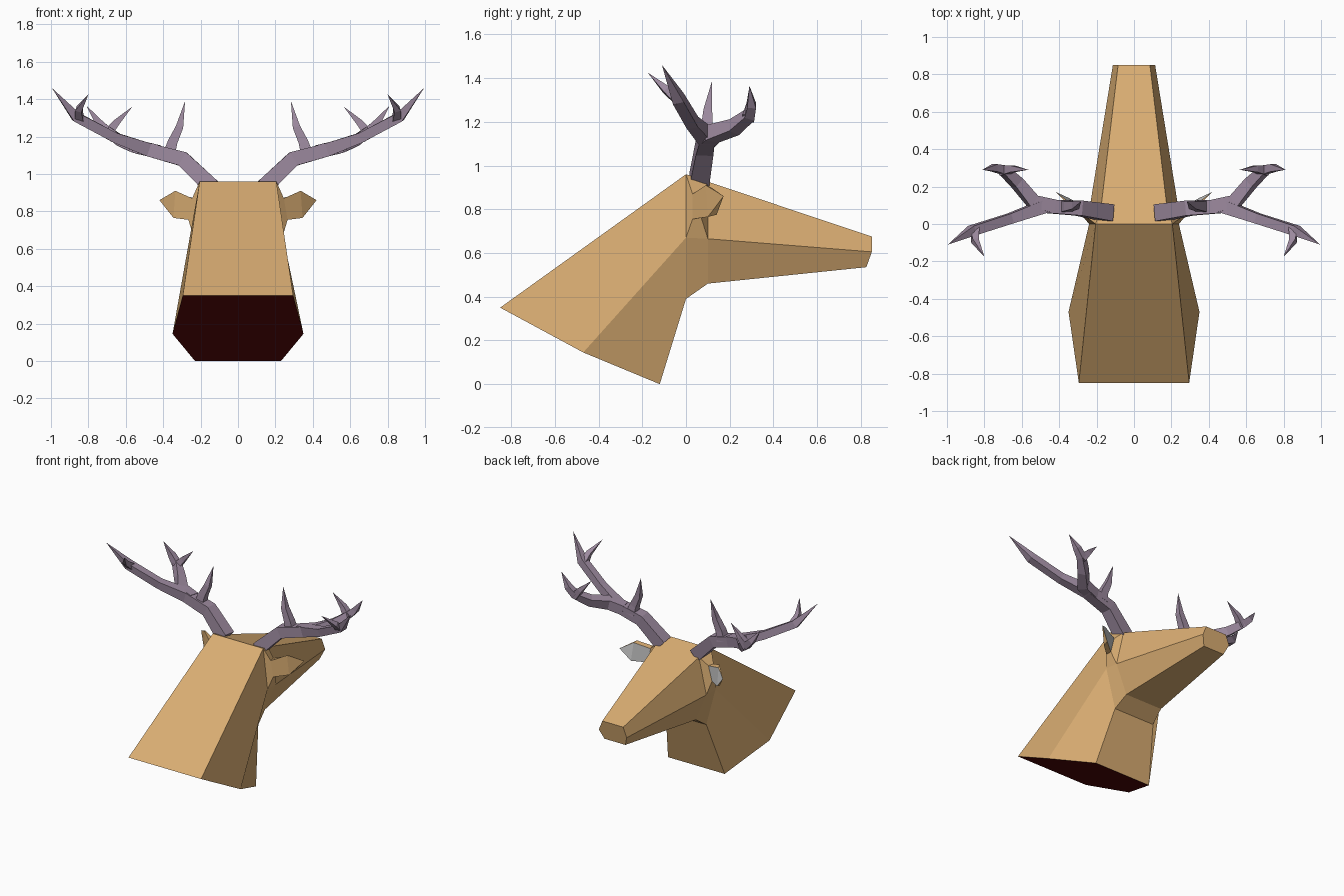
import bpy, bmesh
from mathutils import Vector

if "Cube" in bpy.data.objects:
    bpy.data.objects.remove(bpy.data.objects["Cube"])


def material(name, rgb):
    m = bpy.data.materials.new(name)
    m.diffuse_color = (*rgb, 1)
    m.use_nodes = True
    m.node_tree.nodes["Principled BSDF"].inputs["Base Color"].default_value = m.diffuse_color
    return m


FUR = material("fur", (0.70, 0.42, 0.17))
CUT = material("cut", (0.11, 0.003, 0.003))
ANTLER = material("antler", (0.33, 0.25, 0.34))


def finish(name, bm, mats, mirror=False):
    bmesh.ops.recalc_face_normals(bm, faces=bm.faces[:])
    me = bpy.data.meshes.new(name)
    bm.to_mesh(me)
    bm.free()
    for m in mats:
        me.materials.append(m)
    ob = bpy.data.objects.new(name, me)
    bpy.context.collection.objects.link(ob)
    if mirror:
        mod = ob.modifiers.new("mirror", 'MIRROR')
        mod.use_mirror_merge = False
    return ob


def loft(bm, rings):
    """Bridge rings of points; returns vertex rings and the rows of side faces."""
    vs = [[bm.verts.new(p) for p in r] for r in rings]
    rows = []
    for a, b in zip(vs, vs[1:]):
        n = len(a)
        row = []
        for i in range(n):
            j = (i + 1) % n
            if len(b) == 1:
                row.append(bm.faces.new((a[i], a[j], b[0])))
            else:
                row.append(bm.faces.new((a[i], a[j], b[j], b[i])))
        rows.append(row)
    return vs, rows


# Neck, skull and muzzle: half sections (top, cheek, throat) mirrored to rings
sections = [
    [(0.295, -0.85, 0.35), (0.35, -0.47, 0.145), (0.23, -0.12, 0.0)],
    [(0.205, 0.0, 0.96), (0.24, 0.0, 0.67), (0.165, 0.0, 0.39)],
    [(0.175, 0.1, 0.926), (0.235, 0.1, 0.665), (0.15, 0.1, 0.46)],
    [(0.085, 0.85, 0.675), (0.113, 0.85, 0.605), (0.085, 0.825, 0.535)],
]
bm = bmesh.new()
rings = [s + [(-x, y, z) for x, y, z in reversed(s)] for s in sections]
vs, _ = loft(bm, rings)
bm.faces.new(vs[0]).material_index = 1
bm.faces.new(vs[-1])
finish("head_and_neck", bm, [FUR, CUT])

# Ears: grow from the side of the skull, narrow to a stalk, widen, end in a tip
# Ring order: back top, front top, front bottom, back bottom
ear = [
    [(0.205, 0.0, 0.96), (0.175, 0.1, 0.926), (0.235, 0.1, 0.665), (0.24, 0.0, 0.67)],
    [(0.245, 0.03, 0.87), (0.235, 0.075, 0.87), (0.26, 0.07, 0.76), (0.265, 0.03, 0.755)],
    [(0.335, 0.09, 0.91), (0.345, 0.115, 0.90), (0.35, 0.14, 0.775), (0.345, 0.10, 0.765)],
    [(0.42, 0.172, 0.86)],
]
bm = bmesh.new()
_, rows = loft(bm, ear)
for row in rows[1:]:
    row[1].material_index = 1      # bare grey inner side
finish("ears", bm, [FUR, None], mirror=True)


# Antlers: square tapered branches
def branch(bm, path):
    """path: (x, y, z, half width); a half width of 0 makes a point."""
    pts = [Vector(p[:3]) for p in path]
    rings = []
    for i, p in enumerate(pts):
        w = path[i][3]
        if w == 0:
            rings.append([p])
            continue
        t = Vector()
        if i > 0:
            t += (p - pts[i - 1]).normalized()
        if i < len(pts) - 1:
            t += (pts[i + 1] - p).normalized()
        t.normalize()
        up = t.cross(Vector((0, 1, 0))).normalized()
        side = up.cross(t)
        rings.append([p + w * (a * side + b * up)
                      for a, b in ((1, 1), (-1, 1), (-1, -1), (1, -1))])
    vs, _ = loft(bm, rings)
    bm.faces.new(vs[0])
    if len(vs[-1]) > 1:
        bm.faces.new(vs[-1])


branches = [
    # stem and front beam
    [(0.14, 0.06, 0.93, 0.045), (0.295, 0.085, 1.08, 0.04), (0.48, 0.095, 1.13, 0.036),
     (0.66, 0.03, 1.195, 0.027), (0.865, -0.035, 1.305, 0.026), (0.995, -0.11, 1.46, 0)],
    # front beam prong
    [(0.85, -0.03, 1.295, 0.024), (0.85, -0.09, 1.345, 0.017), (0.80, -0.175, 1.425, 0)],
    # rear beam
    [(0.43, 0.095, 1.12, 0.036), (0.54, 0.12, 1.145, 0.036), (0.625, 0.22, 1.175, 0.03),
     (0.70, 0.29, 1.23, 0.024), (0.745, 0.30, 1.275, 0.02), (0.81, 0.29, 1.365, 0)],
    # rear beam prong
    [(0.70, 0.285, 1.215, 0.026), (0.65, 0.295, 1.275, 0.018), (0.565, 0.29, 1.36, 0)],
    # brow tine
    [(0.37, 0.095, 1.10, 0.033), (0.35, 0.095, 1.17, 0.026),
     (0.313, 0.10, 1.25, 0.02), (0.283, 0.12, 1.39, 0)],
]
bm = bmesh.new()
for b in branches:
    branch(bm, b)
finish("antlers", bm, [ANTLER], mirror=True)
